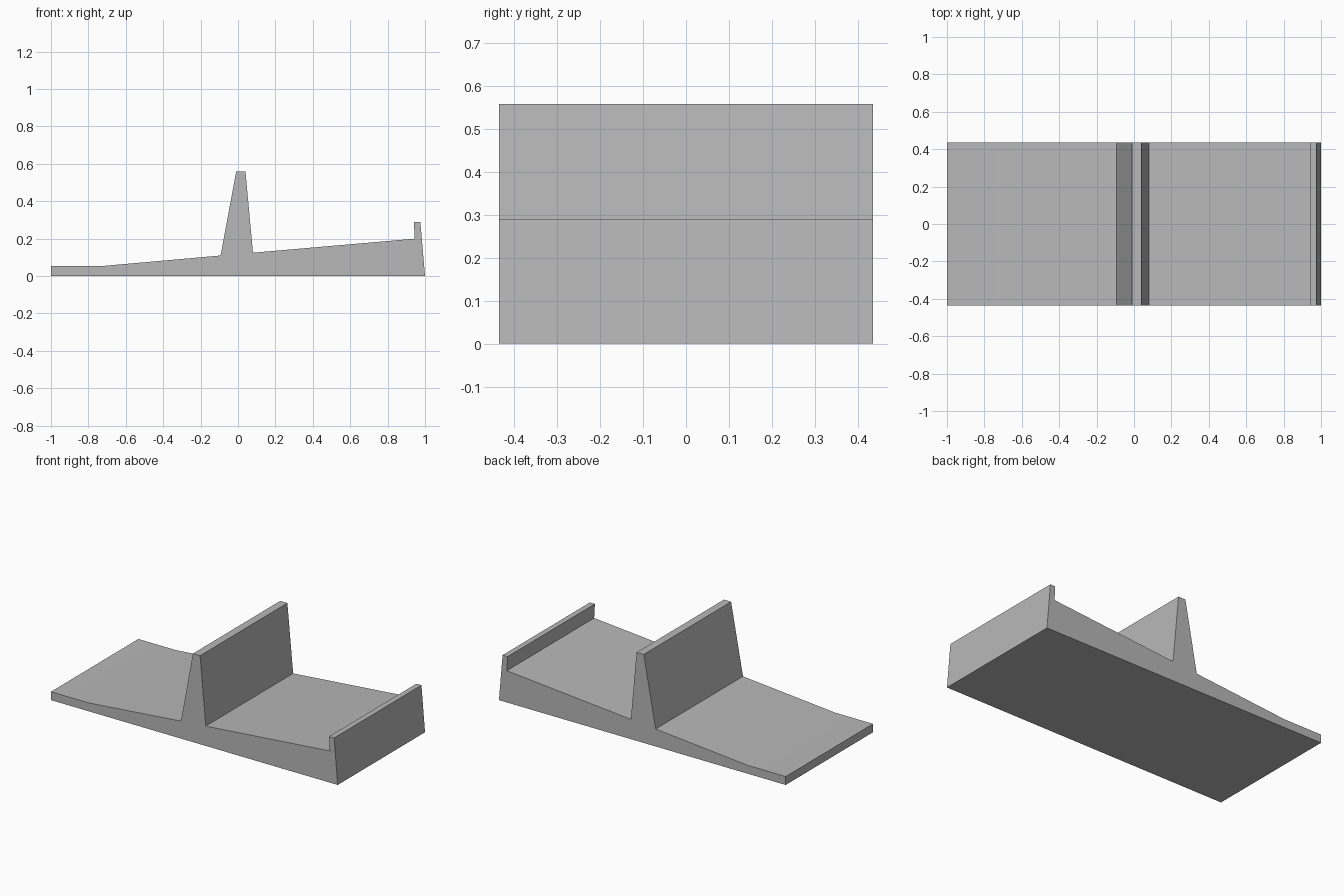
import bpy
import bmesh

if "Cube" in bpy.data.objects:
    bpy.data.objects.remove(bpy.data.objects["Cube"])

HALF_DEPTH = 0.435

# Side profile (x, z): flat toe, sloped ramps, tapered divider and end lip
PROFILE = [
    (-1.0, 0.0), (1.0, 0.0),                      # underside
    (0.975, 0.29), (0.94, 0.29), (0.945, 0.20),   # end lip
    (0.08, 0.125),                                # upper ramp
    (0.04, 0.558), (-0.01, 0.558),                # divider
    (-0.093, 0.11),                               # lower ramp
    (-0.735, 0.053), (-1.0, 0.053),               # flat toe
]

# Extrude the profile through the depth
bm = bmesh.new()
front = bm.faces.new([bm.verts.new((x, -HALF_DEPTH, z)) for x, z in PROFILE])
result = bmesh.ops.extrude_face_region(bm, geom=[front], use_keep_orig=True)
back_verts = [g for g in result["geom"] if isinstance(g, bmesh.types.BMVert)]
bmesh.ops.translate(bm, verts=back_verts, vec=(0, 2 * HALF_DEPTH, 0))
bmesh.ops.recalc_face_normals(bm, faces=bm.faces)

mesh = bpy.data.meshes.new("wedge_stand")
bm.to_mesh(mesh)
bm.free()

# Plain grey finish
grey = bpy.data.materials.new("plain grey")
grey.diffuse_color = (0.48, 0.48, 0.48, 1.0)
grey.use_nodes = True
grey.node_tree.nodes["Principled BSDF"].inputs["Base Color"].default_value = grey.diffuse_color
mesh.materials.append(grey)

stand = bpy.data.objects.new("wedge_stand", mesh)
bpy.context.collection.objects.link(stand)

# Soften only the shallow bend between toe and ramp
bpy.context.view_layer.objects.active = stand
stand.select_set(True)
bpy.ops.object.shade_smooth_by_angle()
